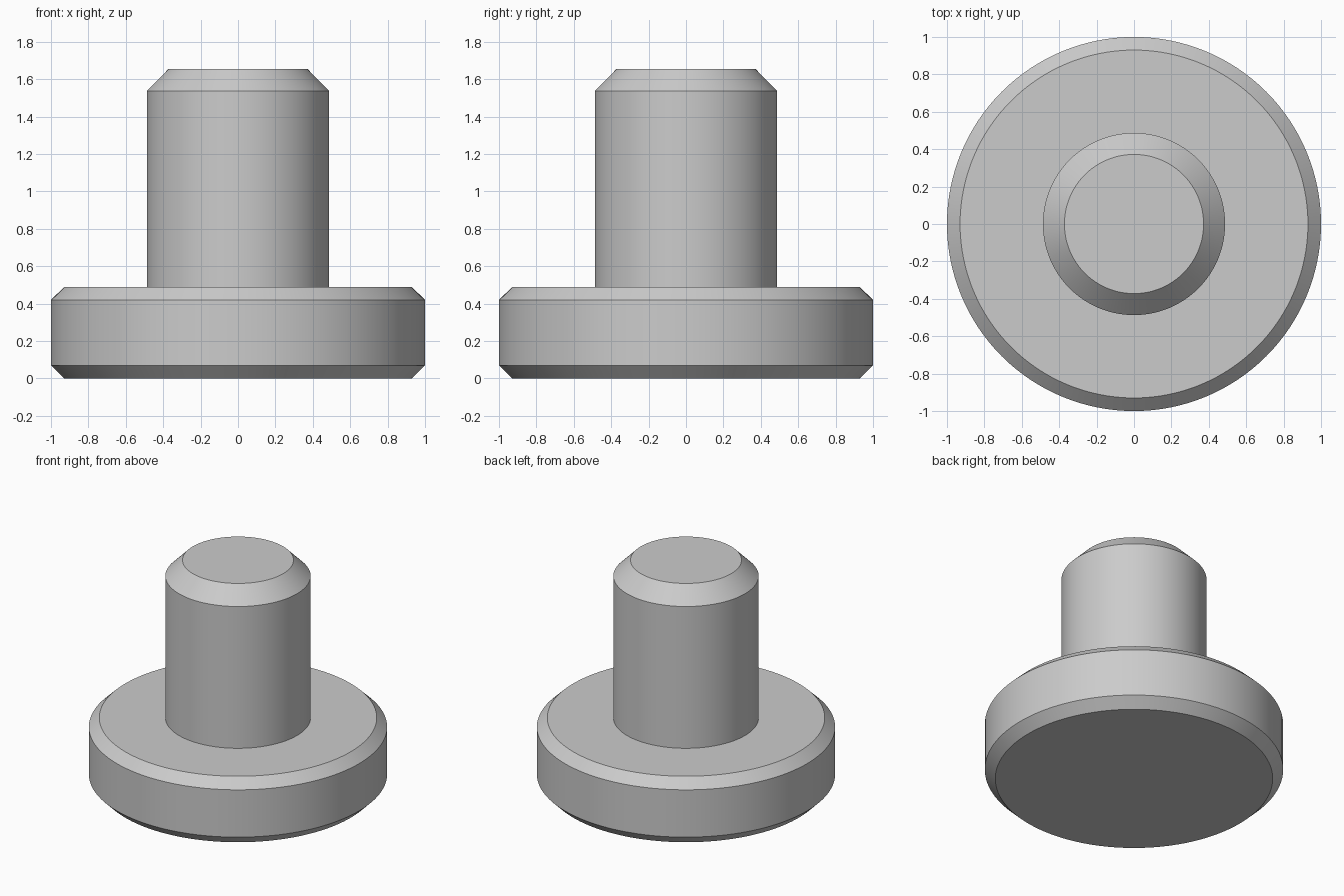
import bpy
import bmesh
import math

SEGMENTS = 128

cube = bpy.data.objects.get("Cube")
if cube:
    bpy.data.objects.remove(cube, do_unlink=True)

# Plain grey material
grey = bpy.data.materials.new("plain_grey")
grey.use_nodes = True
colour = (0.6, 0.6, 0.6, 1)
grey.diffuse_color = colour
grey.node_tree.nodes["Principled BSDF"].inputs["Base Color"].default_value = colour


def lathe(name, profile):
    """Revolve a (radius, height) profile about z and cap both ends."""
    bm = bmesh.new()
    rings = []
    for radius, z in profile:
        angles = [math.tau * i / SEGMENTS for i in range(SEGMENTS)]
        rings.append([bm.verts.new((radius * math.cos(a), radius * math.sin(a), z))
                      for a in angles])
    for low, high in zip(rings, rings[1:]):
        for i in range(SEGMENTS):
            j = (i + 1) % SEGMENTS
            bm.faces.new((low[i], low[j], high[j], high[i]))
    bm.faces.new(rings[0][::-1])
    bm.faces.new(rings[-1])
    mesh = bpy.data.meshes.new(name)
    bm.to_mesh(mesh)
    bm.free()
    mesh.materials.append(grey)
    obj = bpy.data.objects.new(name, mesh)
    bpy.context.collection.objects.link(obj)
    bpy.ops.object.select_all(action='DESELECT')
    obj.select_set(True)
    bpy.context.view_layer.objects.active = obj
    bpy.ops.object.shade_smooth_by_angle(angle=math.radians(30))
    return obj


# Wide flange chamfered on both rims, rising into a pin with a chamfered tip
lathe("flanged_pin", [
    (0.93, 0), (1, 0.07), (1, 0.42), (0.93, 0.488),
    (0.487, 0.488), (0.487, 1.537), (0.372, 1.654),
])
